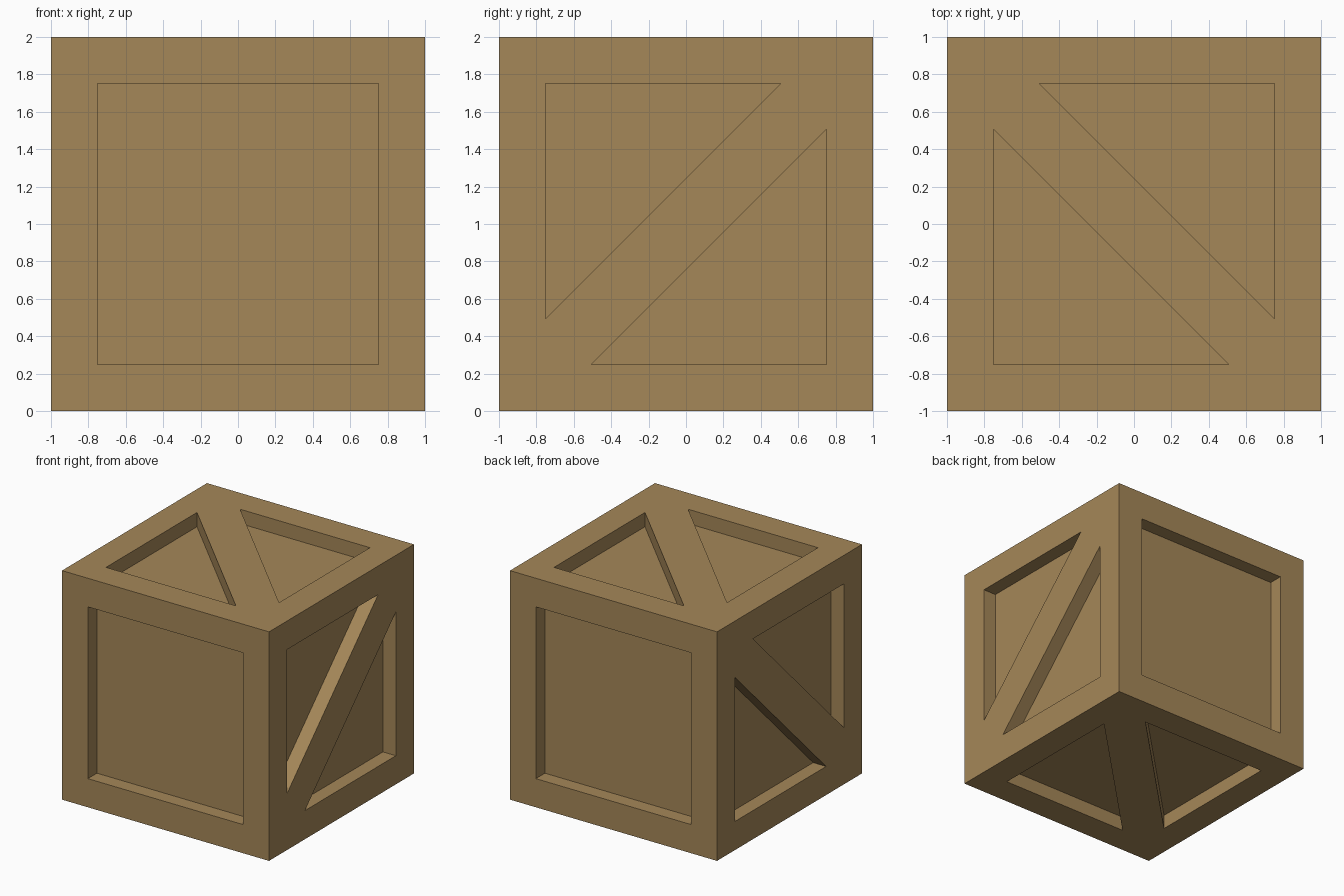
import bpy
import bmesh
from mathutils import Vector

if "Cube" in bpy.data.objects:
    bpy.data.objects.remove(bpy.data.objects["Cube"], do_unlink=True)

HALF = 1.0      # half the crate size
RIM = 0.75      # inner edge of the frame
DEPTH = 0.125   # how far the panels are sunk
TIP = 0.505     # where the brace meets the frame

wood = bpy.data.materials.new("brown_wood")
wood.use_nodes = True
colour = (0.376, 0.242, 0.098, 1)
wood.diffuse_color = colour
wood.node_tree.nodes["Principled BSDF"].inputs["Base Color"].default_value = colour


def make_object(name, bm):
    bmesh.ops.recalc_face_normals(bm, faces=bm.faces[:])
    mesh = bpy.data.meshes.new(name)
    bm.to_mesh(mesh)
    bm.free()
    mesh.materials.append(wood)
    obj = bpy.data.objects.new(name, mesh)
    bpy.context.collection.objects.link(obj)
    return obj


def add_recess(bm, outline, u, v, normal):
    """Prism reaching from outside the crate down to the sunken panel."""
    u, v, normal = Vector(u), Vector(v), Vector(normal)
    centre = Vector((0, 0, HALF))
    floor = [bm.verts.new(centre + u * a + v * b + normal * (HALF - DEPTH))
             for a, b in outline]
    face = bm.faces.new(floor)
    grown = bmesh.ops.extrude_face_region(bm, geom=[face])["geom"]
    top = [g for g in grown if isinstance(g, bmesh.types.BMVert)]
    bmesh.ops.translate(bm, verts=top, vec=normal * DEPTH * 2)


X, Y, Z = (1, 0, 0), (0, 1, 0), (0, 0, 1)
square = [(-RIM, -RIM), (RIM, -RIM), (RIM, RIM), (-RIM, RIM)]
triangle = [(-RIM, RIM), (-RIM, -TIP), (TIP, RIM)]
triangles = [triangle, [(-a, -b) for a, b in triangle]]

# Recess shapes: plain front and back, braced sides, top and bottom
cuts = bmesh.new()
for s in (-1, 1):
    add_recess(cuts, square, X, Z, (0, s, 0))
    for tri in triangles:
        add_recess(cuts, tri, Y, Z, (s, 0, 0))
        add_recess(cuts, tri, (-s, 0, 0), Y, (0, 0, s))
cutter = make_object("recess_cutter", cuts)
cutter.hide_render = True

# Crate body with sunken panels
body = bmesh.new()
bmesh.ops.create_cube(body, size=2 * HALF)
bmesh.ops.translate(body, verts=body.verts[:], vec=(0, 0, HALF))
crate = make_object("crate", body)
mod = crate.modifiers.new("recesses", 'BOOLEAN')
mod.operation = 'DIFFERENCE'
mod.solver = 'EXACT'
mod.object = cutter
bpy.context.view_layer.objects.active = crate
crate.select_set(True)
bpy.ops.object.modifier_apply(modifier=mod.name)
bpy.data.objects.remove(cutter, do_unlink=True)
